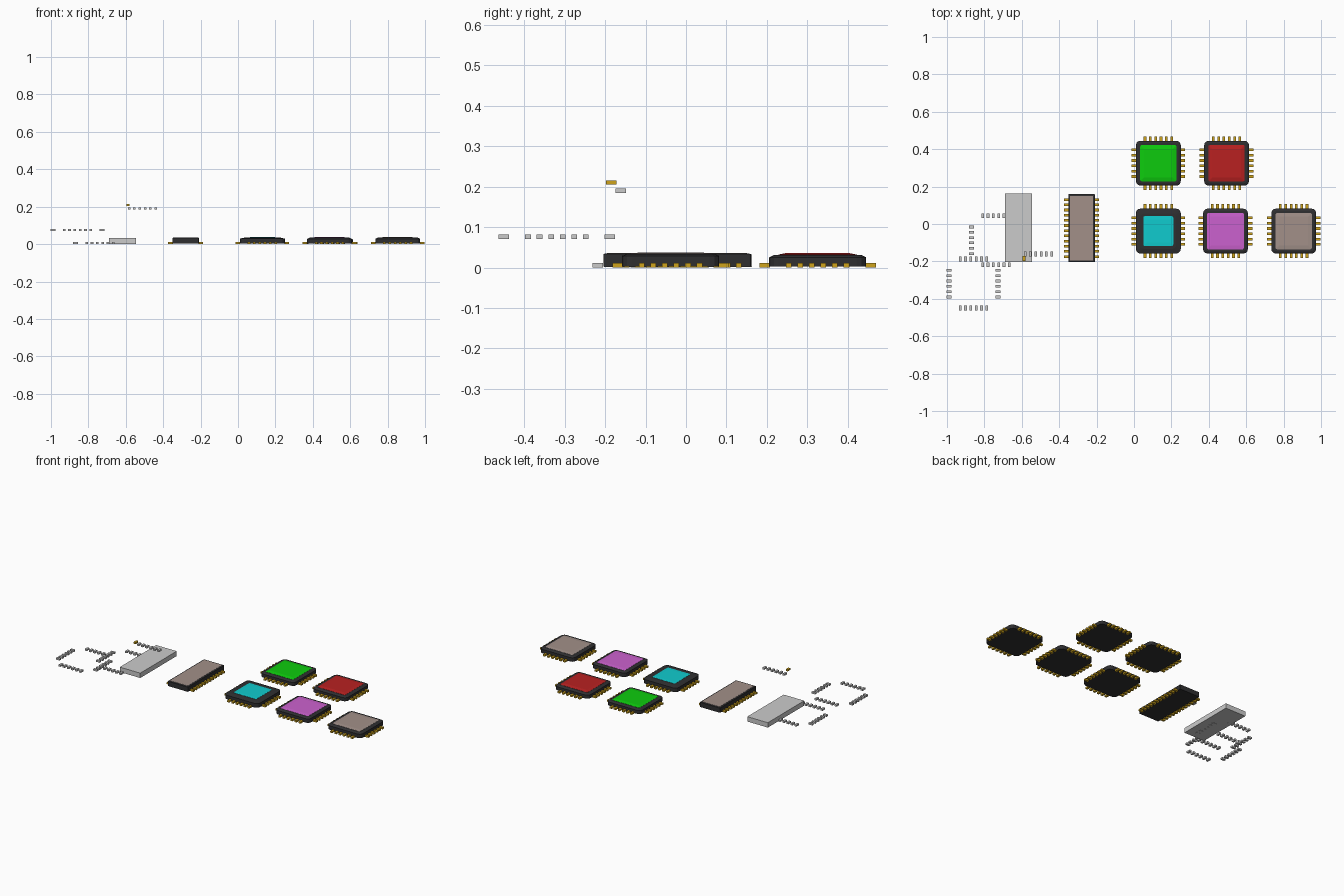
import bpy, bmesh, math

if "Cube" in bpy.data.objects:
    bpy.data.objects.remove(bpy.data.objects["Cube"])


def mat(name, r, g, b):
    m = bpy.data.materials.new(name)
    m.diffuse_color = (r, g, b, 1)
    m.use_nodes = True
    m.node_tree.nodes["Principled BSDF"].inputs["Base Color"].default_value = m.diffuse_color
    return m


BLACK = mat("black plastic", 0.028, 0.028, 0.03)
GOLD = mat("gold", 0.62, 0.37, 0.012)
GREY = mat("light grey", 0.6, 0.6, 0.6)
GREEN = mat("green", 0.004, 0.6, 0.004)
RED = mat("red", 0.48, 0.015, 0.015)
CYAN = mat("cyan", 0.005, 0.6, 0.62)
VIOLET = mat("violet", 0.6, 0.12, 0.62)
TAN = mat("warm grey", 0.36, 0.28, 0.25)

STEP = 0.0285                       # spacing between pins
PIN_L, PIN_W, PIN_H = 0.026, 0.014, 0.011


def finish(name, bm, material):
    bmesh.ops.recalc_face_normals(bm, faces=bm.faces)
    me = bpy.data.meshes.new(name)
    bm.to_mesh(me)
    bm.free()
    me.materials.append(material)
    ob = bpy.data.objects.new(name, me)
    bpy.context.collection.objects.link(ob)
    return ob


def outline(hx, hy, r, seg=3):
    """Rounded rectangle as a list of points."""
    pts = []
    for i, (sx, sy) in enumerate(((1, 1), (-1, 1), (-1, -1), (1, -1))):
        for k in range(seg + 1):
            a = math.pi / 2 * (i + k / seg)
            pts.append((sx * (hx - r) + r * math.cos(a), sy * (hy - r) + r * math.sin(a)))
    return pts


def loft(name, x, y, layers, material):
    """Stack of rounded rectangles (half x, half y, radius, z), capped."""
    bm = bmesh.new()
    rings = [[bm.verts.new((x + px, y + py, z)) for px, py in outline(hx, hy, r)]
             for hx, hy, r, z in layers]
    n = len(rings[0])
    for a, b in zip(rings, rings[1:]):
        for i in range(n):
            j = (i + 1) % n
            bm.faces.new((a[i], a[j], b[j], b[i]))
    bm.faces.new(rings[0][::-1])
    bm.faces.new(rings[-1])
    return finish(name, bm, material)


def add_box(bm, x, y, z, sx, sy, sz):
    vs = bmesh.ops.create_cube(bm, size=1)["verts"]
    bmesh.ops.scale(bm, vec=(sx, sy, sz), verts=vs)
    bmesh.ops.translate(bm, vec=(x, y, z), verts=vs)


def pin_row(bm, x, y, z, along_x, count=6, step=STEP):
    for i in range(count):
        d = (i - (count - 1) / 2) * step
        if along_x:
            add_box(bm, x + d, y, z, PIN_W, PIN_L, PIN_H)
        else:
            add_box(bm, x, y + d, z, PIN_L, PIN_W, PIN_H)


def pin_ring(name, x, y, z, material):
    bm = bmesh.new()
    for s in (-0.131, 0.131):
        pin_row(bm, x, y + s, z, True)
        pin_row(bm, x + s, y, z, False)
    finish(name, bm, material)


def square_chip(name, x, y, color, rim, top, plate, inner, plate_top):
    # black body with sloped upper edge
    loft(name + "_body", x, y, [(0.12, 0.12, 0.024, 0.004), (0.12, 0.12, 0.024, top - 0.006),
                                (rim, rim, 0.018, top)], BLACK)
    # coloured plate with raised inner square
    loft(name + "_plate", x, y, [(plate, plate, 0.008, top - 0.002), (plate, plate, 0.008, top + 0.0008),
                                 (inner, inner, 0.001, plate_top)], color)
    pin_ring(name + "_pins", x, y, 0.0065, GOLD)


# square chips
square_chip("green_chip", 0.13, 0.325, GREEN, 0.108, 0.032, 0.097, 0.077, 0.037)
square_chip("red_chip", 0.495, 0.325, RED, 0.108, 0.032, 0.097, 0.077, 0.037)
square_chip("cyan_chip", 0.13, -0.038, CYAN, 0.095, 0.036, 0.08, 0.062, 0.038)
square_chip("violet_chip", 0.489, -0.038, VIOLET, 0.108, 0.035, 0.098, 0.077, 0.038)
square_chip("grey_chip", 0.854, -0.038, TAN, 0.108, 0.035, 0.097, 0.077, 0.038)

# long chip with pins on both long sides
LX, LY = -0.28, -0.022
loft("long_chip_body", LX, LY, [(0.071, 0.182, 0.003, 0.004), (0.071, 0.182, 0.003, 0.034),
                                (0.066, 0.177, 0.002, 0.036)], BLACK)
loft("long_chip_plate", LX, LY, [(0.062, 0.173, 0.002, 0.034), (0.062, 0.173, 0.002, 0.037)], TAN)
bm = bmesh.new()
for s in (-0.081, 0.081):
    pin_row(bm, LX + s, LY, 0.0065, False, 12, 0.0277)
finish("long_chip_pins", bm, GOLD)

# plain grey block
bm = bmesh.new()
add_box(bm, -0.617, -0.02, 0.0175, 0.144, 0.366, 0.031)
finish("plain_block", bm, GREY)

# loose grey pin rings
pin_ring("loose_pins_upper", -0.858, -0.319, 0.077, GREY)
pin_ring("loose_pins_lower", -0.738, -0.087, 0.0065, GREY)

# floating pin row and the single gold pin
bm = bmesh.new()
pin_row(bm, -0.511, -0.161, 0.191, True)
finish("loose_pin_row", bm, GREY)
bm = bmesh.new()
add_box(bm, -0.588, -0.185, 0.211, PIN_W, PIN_L, PIN_H)
finish("single_gold_pin", bm, GOLD)

# rest everything on the ground
bpy.context.view_layer.update()
low = min(v.co.z for o in bpy.data.objects for v in o.data.vertices)
for o in bpy.data.objects:
    o.location.z -= low
